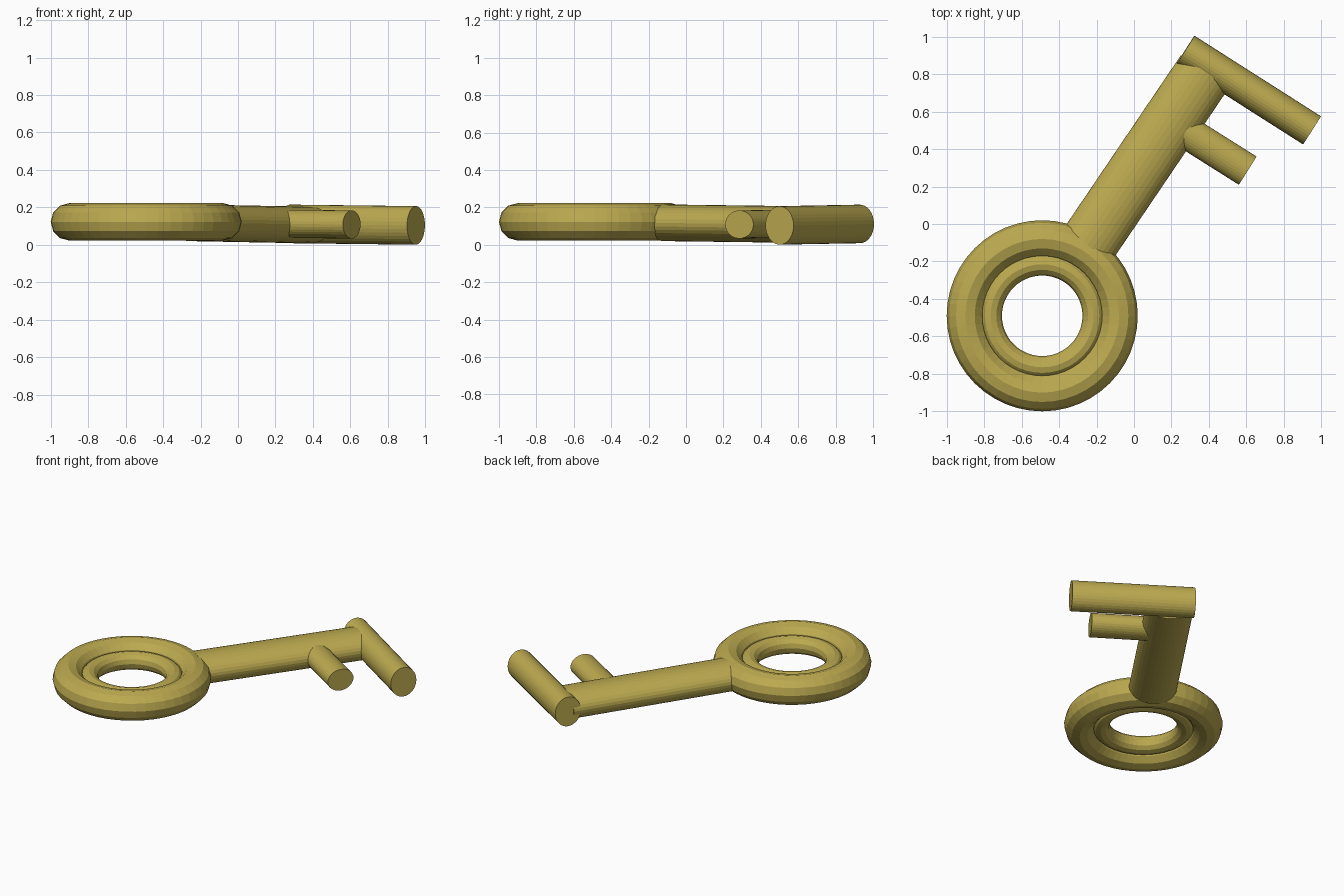
import bpy
from mathutils import Vector, Matrix

cube = bpy.data.objects.get("Cube")
if cube:
    bpy.data.objects.remove(cube, do_unlink=True)

# Single old-gold colour for the whole key
GOLD = (0.5, 0.4, 0.08, 1.0)
gold = bpy.data.materials.new("old_gold")
gold.use_nodes = True
gold.diffuse_color = GOLD
gold.node_tree.nodes["Principled BSDF"].inputs["Base Color"].default_value = GOLD


def finish(name):
    obj = bpy.context.object
    obj.name = name
    obj.data.name = name
    obj.data.materials.append(gold)
    return obj


def ring(name, major, minor):
    bpy.ops.mesh.primitive_torus_add(
        major_segments=48, minor_segments=12, major_radius=major,
        minor_radius=minor, location=(-0.49, -0.49, 0.123))
    return finish(name)


def rod(name, start, end, half_width, half_height):
    """Oval rod between two points, wide sideways and tall along z."""
    a, b = Vector(start), Vector(end)
    axis = (b - a).normalized()
    side = axis.cross(Vector((0, 0, 1))).normalized()
    up = side.cross(axis)
    bpy.ops.mesh.primitive_cylinder_add(vertices=32, radius=1, depth=1)
    obj = finish(name)
    frame = Matrix((side * half_width, up * half_height,
                    -axis * (b - a).length)).transposed().to_4x4()
    if frame.determinant() < 0:
        frame = frame @ Matrix.Diagonal((1, 1, -1, 1))
    obj.data.transform(frame)
    obj.location = (a + b) / 2
    return obj


# Bow: a thick outer ring with a thinner ring nested inside
ring("bow_outer_ring", 0.41, 0.1)
ring("bow_inner_ring", 0.275, 0.06)

# Shaft, from inside the bow to the end bit
rod("shaft", (-0.25, -0.115, 0.118), (0.378, 0.813, 0.106), 0.155, 0.098)

# Long end bit and short tooth, both on the same side of the shaft
rod("end_bit", (0.275, 0.93, 0.112), (0.95, 0.50, 0.104), 0.089, 0.103)
rod("short_tooth", (0.21, 0.535, 0.113), (0.607, 0.285, 0.109), 0.089, 0.075)
